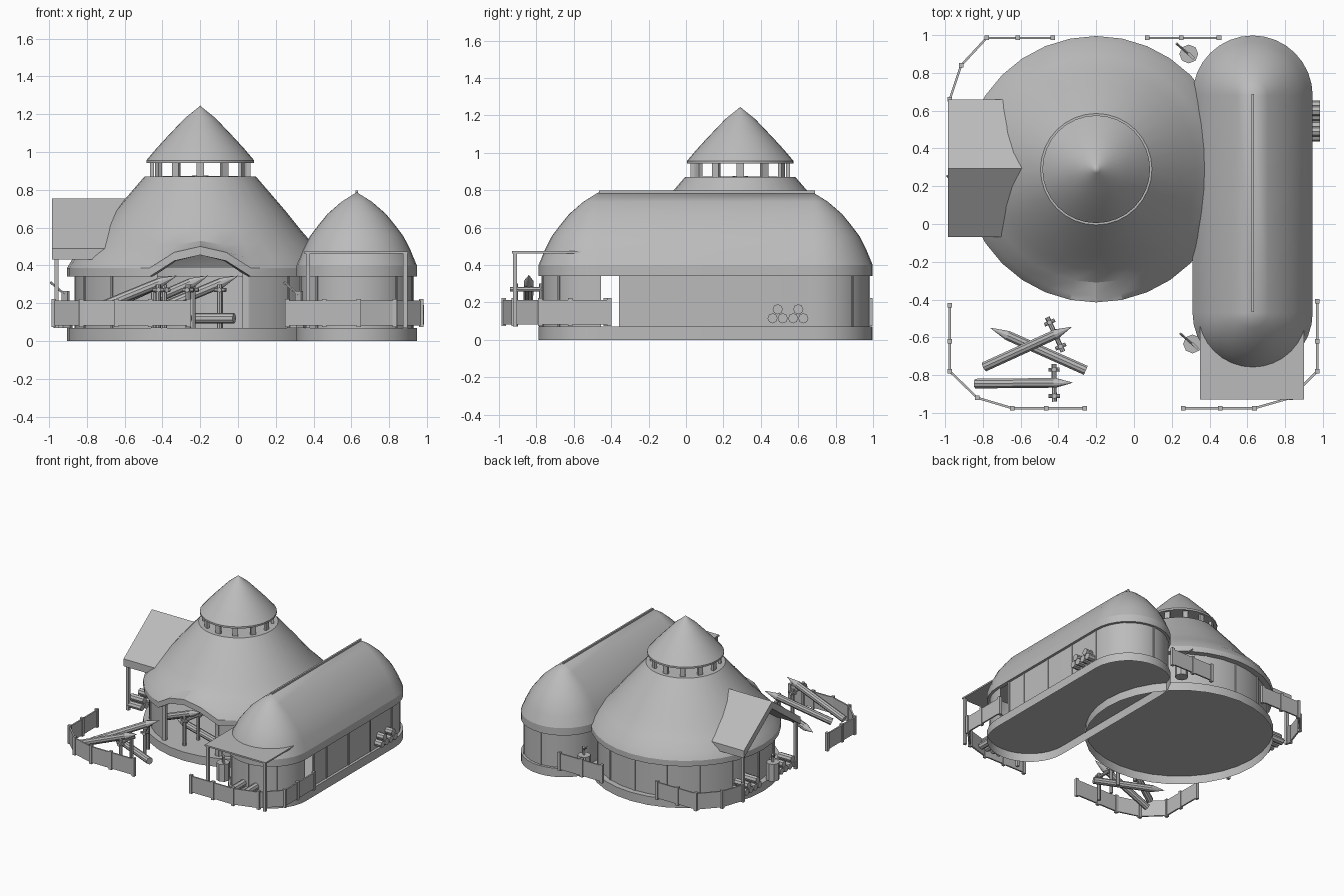
import bpy, bmesh
from math import sin, cos, pi, atan2, radians
from mathutils import Vector, Matrix

cube = bpy.data.objects.get("Cube")
if cube:
    bpy.data.objects.remove(cube, do_unlink=True)

grey = bpy.data.materials.new("plain grey")
grey.use_nodes = True
grey.diffuse_color = (0.5, 0.5, 0.5, 1)
grey.node_tree.nodes["Principled BSDF"].inputs["Base Color"].default_value = (0.5, 0.5, 0.5, 1)

MAIN = (-0.2, 0.29, 0.29)     # centre x, front centre y, back centre y
LONG = (0.628, -0.47, 0.68)
FLOOR, EAVE = 0.07, 0.34


def finish(name, bm, smooth=True):
    bmesh.ops.recalc_face_normals(bm, faces=bm.faces)
    mesh = bpy.data.meshes.new(name)
    bm.to_mesh(mesh)
    bm.free()
    ob = bpy.data.objects.new(name, mesh)
    bpy.context.collection.objects.link(ob)
    mesh.materials.append(grey)
    if smooth:
        bpy.ops.object.select_all(action='DESELECT')
        ob.select_set(True)
        bpy.context.view_layer.objects.active = ob
        bpy.ops.object.shade_smooth_by_angle(angle=radians(21))


def loft(plan, profile, half=16):
    """Skin a round or capsule plan through (radius, height) pairs."""
    cx, y0, y1 = plan
    bm = bmesh.new()
    rings = []
    for r, z in profile:
        ring = []
        for cy, start in ((y0, pi), (y1, 0)):
            for i in range(half + 1):
                a = start + pi * i / half
                ring.append(bm.verts.new((cx + r * cos(a), cy + r * sin(a), z)))
        rings.append(ring)
    n = len(rings[0])
    for lo, hi in zip(rings, rings[1:]):
        for i in range(n):
            j = (i + 1) % n
            bm.faces.new((lo[i], lo[j], hi[j], hi[i]))
    bmesh.ops.remove_doubles(bm, verts=bm.verts, dist=0.0005)
    return bm


def box(bm, centre, size, turn=0):
    m = Matrix.Translation(centre) @ Matrix.Rotation(turn, 4, 'Z') @ Matrix.Diagonal((*size, 1))
    bmesh.ops.create_cube(bm, size=1, matrix=m)


def rod(bm, a, b, r1, r2=None, sides=10):
    a, b = Vector(a), Vector(b)
    m = Matrix.Translation((a + b) / 2) @ (b - a).to_track_quat('Z', 'Y').to_matrix().to_4x4()
    bmesh.ops.create_cone(bm, cap_ends=True, segments=sides, radius1=r1,
                          radius2=r1 if r2 is None else r2, depth=(b - a).length, matrix=m)


# Floors, hollow underneath
finish("main_floor", loft(MAIN, [(0.705, 0), (0.705, FLOOR), (0, FLOOR)]))
finish("long_floor", loft(LONG, [(0.318, 0), (0.318, FLOOR), (0, FLOOR)]))

# Main roof with the eave lifted into an arch over the entrance
bm = loft(MAIN, [(0.65, EAVE), (0.705, EAVE), (0.705, 0.385), (0.672, 0.44), (0.6, 0.51),
                 (0.53, 0.59), (0.45, 0.69), (0.295, 0.87), (0, 0.875)])
for v in bm.verts:
    off = abs(atan2(v.co.x - MAIN[0], MAIN[1] - v.co.y))
    step = off / (pi / 16)
    lift = 1 - 0.27 * step if step < 1 else max(0, 0.73 * (2 - step))
    if v.co.z < 0.4:
        v.co.z += 0.115 * lift
    elif v.co.z < 0.55:
        v.co.z = max(v.co.z, 0.385 + 0.115 * lift + (0.01 if v.co.z < 0.47 else 0.03))
finish("main_roof", bm)

# Cupola: open ring of posts under a pointed cap
finish("cupola_roof", loft(MAIN, [(0, 0.942), (0.285, 0.942), (0.285, 0.956), (0.235, 1.015), (0.18, 1.075),
                                  (0.08, 1.18), (0.02, 1.228), (0, 1.245)]))
bm = bmesh.new()
for i in range(12):
    a = 2 * pi * i / 12
    box(bm, (MAIN[0] + 0.255 * cos(a), MAIN[1] + 0.255 * sin(a), 0.905), (0.02, 0.04, 0.075), a)
finish("cupola_posts", bm, False)

# Long roof and ridge beam
finish("long_roof", loft(LONG, [(0.285, EAVE), (0.318, EAVE), (0.318, 0.4), (0.285, 0.48), (0.247, 0.555),
                                (0.205, 0.61), (0.155, 0.672), (0.08, 0.737), (0, 0.787)]))
bm = bmesh.new()
box(bm, (LONG[0], 0.112, 0.785), (0.014, 1.155, 0.024))
finish("ridge_beam", bm, False)

# Walls with their doorways removed
bm = loft(MAIN, [(0.66, FLOOR), (0.66, EAVE + 0.005)])
gone = [f for f in bm.faces
        if abs(atan2(f.calc_center_median().x - MAIN[0], MAIN[1] - f.calc_center_median().y)) < pi / 8]
bmesh.ops.delete(bm, geom=gone, context='FACES')
finish("main_wall", bm)
bm = loft(LONG, [(0.297, FLOOR), (0.297, EAVE + 0.005)])
for y in (-0.455, -0.355):
    bmesh.ops.bisect_plane(bm, geom=bm.verts[:] + bm.edges[:] + bm.faces[:],
                           plane_co=(0, y, 0), plane_no=(0, 1, 0))
gone = [f for f in bm.faces if -0.455 < f.calc_center_median().y < -0.355]
bmesh.ops.delete(bm, geom=gone, context='FACES')
finish("long_wall", bm)

# Wall battens and door jambs
bm = bmesh.new()
mid, tall = (FLOOR + EAVE) / 2, EAVE - FLOOR
for i in range(1, 16):
    a = -pi / 2 + i * pi / 8
    box(bm, (MAIN[0] + 0.66 * cos(a), MAIN[1] + 0.66 * sin(a), mid), (0.012, 0.014, tall), a)
for side in (-1, 1):
    box(bm, (MAIN[0] + side * 0.24, MAIN[1] - 0.605, mid + 0.015), (0.03, 0.03, tall + 0.03))
    for y in (-0.35, -0.18, 0.1, 0.38, 0.66):
        box(bm, (LONG[0] + side * 0.297, y, mid), (0.012, 0.014, tall))
for a in (pi / 4, pi / 2, 3 * pi / 4):
    for s, cy in ((1, LONG[2]), (-1, LONG[1])):
        box(bm, (LONG[0] + 0.297 * cos(a), cy + s * 0.297 * sin(a), mid), (0.012, 0.014, tall), s * a)
finish("wall_battens", bm, False)

# Side gable canopy on the left of the main house
bm = bmesh.new()
section = [(-0.07, 0.43), (-0.07, 0.49), (0.295, 0.755), (0.66, 0.49), (0.66, 0.43), (0.295, 0.695)]
face = bm.faces.new([bm.verts.new((-0.985, y, z)) for y, z in section])
out = bmesh.ops.extrude_face_region(bm, geom=[face])
for v in out["geom"]:
    if isinstance(v, bmesh.types.BMVert):
        v.co.x = -0.58
finish("side_canopy", bm, False)

# Front porch canopy and all canopy posts
bm = bmesh.new()
box(bm, (0.625, -0.725, 0.468), (0.55, 0.41, 0.012))
finish("porch_canopy", bm, False)
bm = bmesh.new()
for x, y, top in ((0.37, -0.915, 0.465), (0.885, -0.915, 0.465), (-0.96, -0.045, 0.47), (-0.96, 0.635, 0.47)):
    box(bm, (x, y, (FLOOR + top) / 2), (0.022, 0.022, top - FLOOR))
finish("canopy_posts", bm, False)

# Fences: posts joined by thin panels
fences = {
    "front_right_fence": [(-0.975, -0.43), (-0.975, -0.62), (-0.975, -0.78), (-0.83, -0.92),
                          (-0.645, -0.975), (-0.465, -0.975), (-0.26, -0.975)],
    "front_left_fence": [(0.26, -0.975), (0.457, -0.975), (0.638, -0.975), (0.83, -0.92),
                         (0.97, -0.78), (0.97, -0.62), (0.97, -0.41)],
    "back_right_fence": [(-0.43, 0.985), (-0.615, 0.985), (-0.78, 0.985), (-0.915, 0.84), (-0.975, 0.66)],
    "back_left_fence": [(0.07, 0.985), (0.25, 0.985), (0.45, 0.985)],
}
for name, path in fences.items():
    bm = bmesh.new()
    for x, y in path:
        box(bm, (x, y, 0.148), (0.024, 0.024, 0.15))
    for a, b in zip(path, path[1:]):
        d = Vector(b) - Vector(a)
        c = (Vector(a) + Vector(b)) / 2
        box(bm, (c.x, c.y, 0.148), (d.length, 0.012, 0.13), atan2(d.y, d.x))
    finish(name, bm, False)


# Sharpened stakes, some leaning on trestles and others lying down
def stake(name, tail, tip, trestle=True):
    tail, tip = Vector(tail), Vector(tip)
    neck = tail.lerp(tip, 0.82)
    bm = bmesh.new()
    rod(bm, tail, neck, 0.027)
    rod(bm, neck, tip, 0.027, 0.001)
    finish(name, bm)
    if not trestle:
        return
    bm = bmesh.new()
    c = tail.lerp(tip, 0.81) - Vector((0, 0, 0.035))
    d = tip - tail
    side = Vector((-d.y, d.x, 0)).normalized()
    along = Vector((d.x, d.y, 0)).normalized() * 0.03
    rod(bm, c - side * 0.1, c + side * 0.1, 0.013, sides=8)
    for s in (-0.07, 0.07):
        top = c + side * s
        rod(bm, (top.x, top.y, FLOOR), top + Vector((0, 0, 0.03)), 0.014, sides=8)
        rod(bm, top - along, top + along, 0.01, sides=8)
    finish(name + "_trestle", bm)


stake("front_stake", (-0.838, -0.845, 0.135), (-0.325, -0.84, 0.345))
stake("crossed_stake", (-0.79, -0.755, 0.135), (-0.33, -0.545, 0.345))
stake("lying_stake", (-0.255, -0.775, 0.12), (-0.76, -0.55, 0.12), False)
stake("hall_stake", (-0.64, -0.17, 0.135), (-0.16, -0.26, 0.345))
stake("inner_stake", (-0.5, 0.0, 0.135), (0.0, -0.02, 0.345))
stake("hall_lying_stake", (-0.02, -0.22, 0.12), (-0.52, -0.05, 0.12), False)

# Chopping blocks, each with an axe
for name, x, y in (("back", 0.29, 0.9), ("porch", 0.31, -0.635), ("side", -0.925, 0.2)):
    bm = bmesh.new()
    rod(bm, (x, y, FLOOR), (x, y, 0.21), 0.05, sides=8)
    rod(bm, (x + 0.01, y - 0.01, 0.245), (x - 0.065, y + 0.055, 0.31), 0.007, sides=6)
    box(bm, (x + 0.012, y - 0.01, 0.235), (0.045, 0.014, 0.06), -pi / 4)
    finish(name + "_chopping_block", bm)

# Log piles: two stacks of three, side by side
piles = (("wall", (0.95, 0.545), (1, 0), 0.035), ("porch", (0.64, -0.84), (0, 1), 0.08),
         ("side_front", (-0.9, 0.05), (1, 0), 0.06), ("side_back", (-0.9, 0.5), (1, 0), 0.06))
for name, (x, y), (ax, ay), half in piles:
    bm = bmesh.new()
    for stack in (-0.055, 0.055):
        for across, z in ((-0.027, 0.115), (0.027, 0.115), (0, 0.163)):
            cx, cy = x + ay * (stack + across), y + ax * (stack + across)
            rod(bm, (cx - ax * half, cy - ay * half, z), (cx + ax * half, cy + ay * half, z), 0.027, sides=8)
    finish(name + "_logs", bm)
